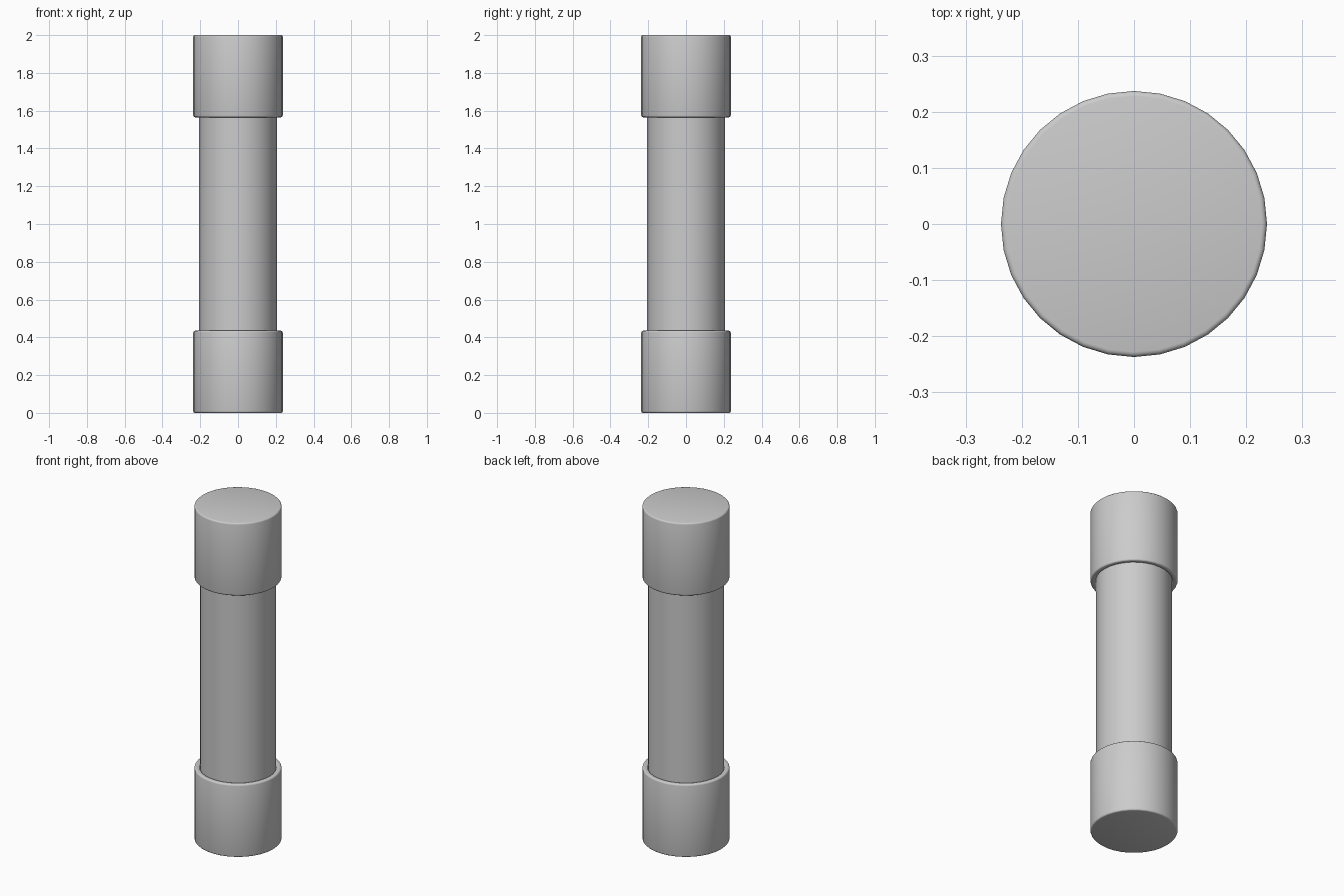
import bpy, bmesh, math

if "Cube" in bpy.data.objects:
    bpy.data.objects.remove(bpy.data.objects["Cube"])

SIDES = 32
HEIGHT = 2.0


def lathe(name, profile):
    """Spin an (r, z) profile around the z axis into a smooth closed object."""
    bm = bmesh.new()
    rings = []
    for r, z in profile:
        if r == 0:
            rings.append([bm.verts.new((0, 0, z))] * SIDES)
        else:
            angles = [2 * math.pi * i / SIDES for i in range(SIDES)]
            rings.append([bm.verts.new((r * math.cos(a), r * math.sin(a), z)) for a in angles])
    for low, high in zip(rings, rings[1:]):
        for i in range(SIDES):
            j = (i + 1) % SIDES
            bm.faces.new(list(dict.fromkeys((low[i], low[j], high[j], high[i]))))
    bmesh.ops.recalc_face_normals(bm, faces=bm.faces)
    mesh = bpy.data.meshes.new(name)
    bm.to_mesh(mesh)
    bm.free()
    obj = bpy.data.objects.new(name, mesh)
    bpy.context.collection.objects.link(obj)
    bpy.ops.object.select_all(action='DESELECT')
    obj.select_set(True)
    bpy.context.view_layer.objects.active = obj
    bpy.ops.object.shade_smooth_by_angle(angle=math.radians(35))
    return obj


def corner(r, z, start, radius=0.009, steps=3):
    """Rounded profile corner: a quarter arc around (r, z)."""
    return [(r + radius * math.cos(math.radians(start + 90 * k / steps)),
             z + radius * math.sin(math.radians(start + 90 * k / steps)))
            for k in range(steps + 1)]


# end caps: hollow cups with rounded outer edges and a rounded rim
R, RIM, INNER, FLOOR, B = 0.237, 0.435, 0.207, 0.03, 0.009
cup = [(0, 0)]
cup += corner(R - B, B, -90)
cup += corner(R - B, RIM - B, 0)
cup += corner(INNER + B, RIM - B, 90)
cup += [(INNER, FLOOR), (0, FLOOR)]
lathe("bottom_cap", cup)
lathe("top_cap", [(r, HEIGHT - z) for r, z in cup])

# tube seated inside both caps
T = 0.206
lathe("tube", [(0, FLOOR), (T, FLOOR), (T, HEIGHT - FLOOR), (0, HEIGHT - FLOOR)])
